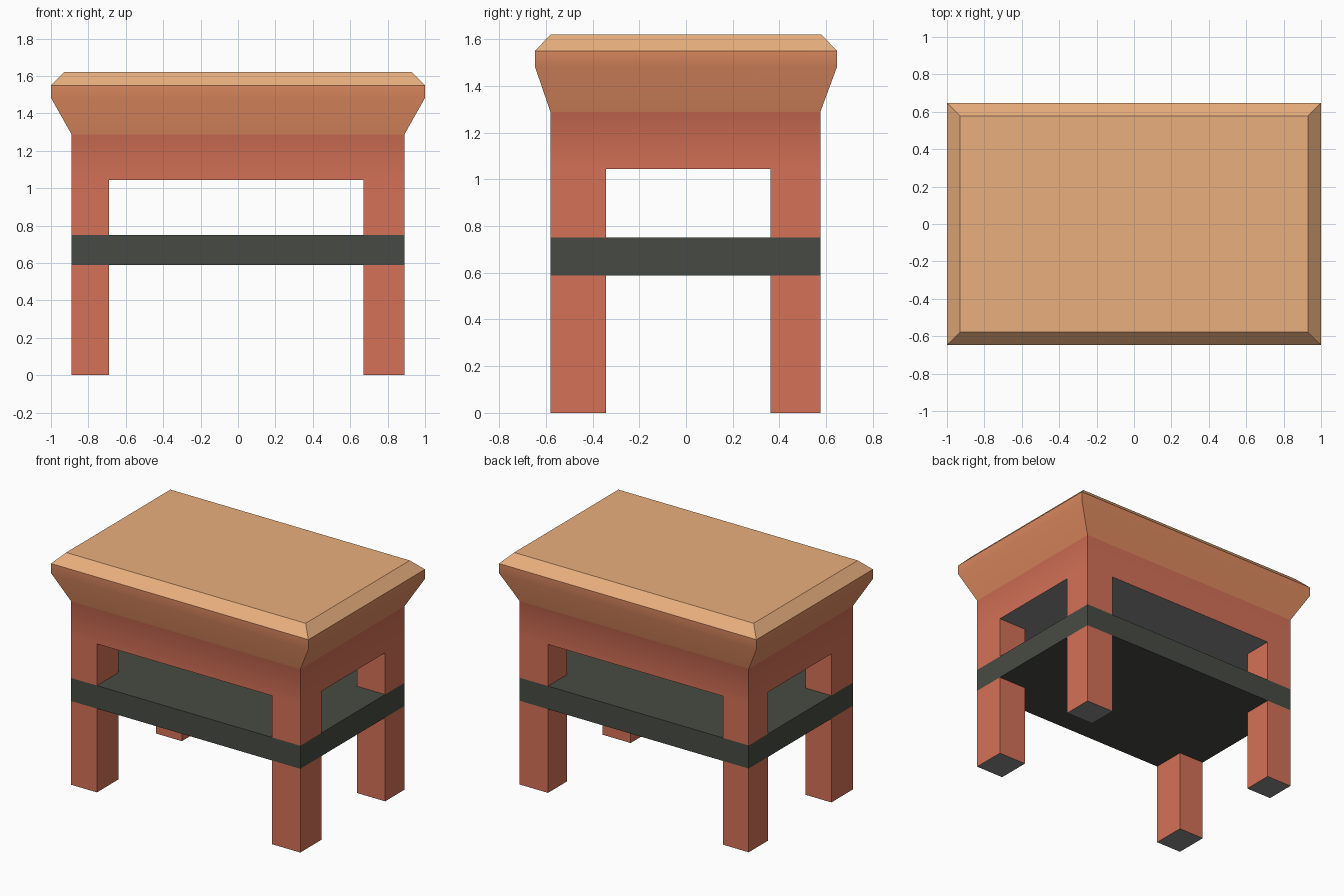
import bpy
import bmesh
import math

if "Cube" in bpy.data.objects:
    bpy.data.objects.remove(bpy.data.objects["Cube"])


def material(name, color):
    m = bpy.data.materials.new(name)
    m.diffuse_color = (*color, 1)
    m.use_nodes = True
    m.node_tree.nodes["Principled BSDF"].inputs["Base Color"].default_value = m.diffuse_color
    return m


red = material("red_paint", (0.66, 0.165, 0.095))
orange = material("orange_paint", (0.72, 0.25, 0.115))
tan = material("tan_top", (0.82, 0.43, 0.21))
dark = material("dark_shelf", (0.063, 0.071, 0.056))
grey = material("grey_underside", (0.26, 0.26, 0.26))


def loft(name, levels, mats, bottom=None, top=None):
    """Stack rectangles (x0, x1, y0, y1, z); one material per band, optional caps."""
    bm = bmesh.new()
    rings = [[bm.verts.new(p) for p in ((x0, y0, z), (x1, y0, z), (x1, y1, z), (x0, y1, z))]
             for x0, x1, y0, y1, z in levels]
    slots = list(dict.fromkeys(mats + [m for m in (bottom, top) if m]))
    for a, b, m in zip(rings, rings[1:], mats):
        for i in range(4):
            j = (i + 1) % 4
            bm.faces.new((a[i], a[j], b[j], b[i])).material_index = slots.index(m)
    if bottom:
        bm.faces.new(rings[0][::-1]).material_index = slots.index(bottom)
    if top:
        bm.faces.new(rings[-1]).material_index = slots.index(top)
    mesh = bpy.data.meshes.new(name)
    bm.to_mesh(mesh)
    bm.free()
    for m in slots:
        mesh.materials.append(m)
    ob = bpy.data.objects.new(name, mesh)
    bpy.context.collection.objects.link(ob)
    return ob


X, Y0, Y1 = 0.89, -0.58, 0.575          # body footprint
SHELF_LOW, SHELF_HIGH, APRON = 0.588, 0.75, 1.043

# Apron, flared rim and chamfered top as one softly shaded profile
seat = loft("seat", [
    (-X, X, Y0, Y1, APRON),
    (-X, X, Y0, Y1, 1.288),
    (-1, 1, -0.647, 0.647, 1.483),
    (-1, 1, -0.647, 0.647, 1.55),
    (-0.93, 0.93, -0.578, 0.578, 1.62),
], [red, orange, orange, tan], bottom=grey, top=tan)
bpy.context.view_layer.objects.active = seat
seat.select_set(True)
bpy.ops.object.shade_smooth_by_angle(angle=math.radians(38))
seat.select_set(False)

# Shelf flush with the outside of the legs
loft("shelf", [(-X, X, Y0, Y1, SHELF_LOW), (-X, X, Y0, Y1, SHELF_HIGH)],
     [dark], bottom=dark, top=dark)

# Four legs, each in a piece below and a piece above the shelf
for side, x0, x1 in (("left", -X, -0.69), ("right", 0.67, X)):
    for end, y0, y1 in (("front", Y0, -0.342), ("back", 0.362, Y1)):
        loft(f"{end}_{side}_leg_lower", [(x0, x1, y0, y1, z) for z in (0, SHELF_LOW)],
             [red], bottom=grey)
        loft(f"{end}_{side}_leg_upper", [(x0, x1, y0, y1, z) for z in (SHELF_HIGH, APRON)],
             [red])
